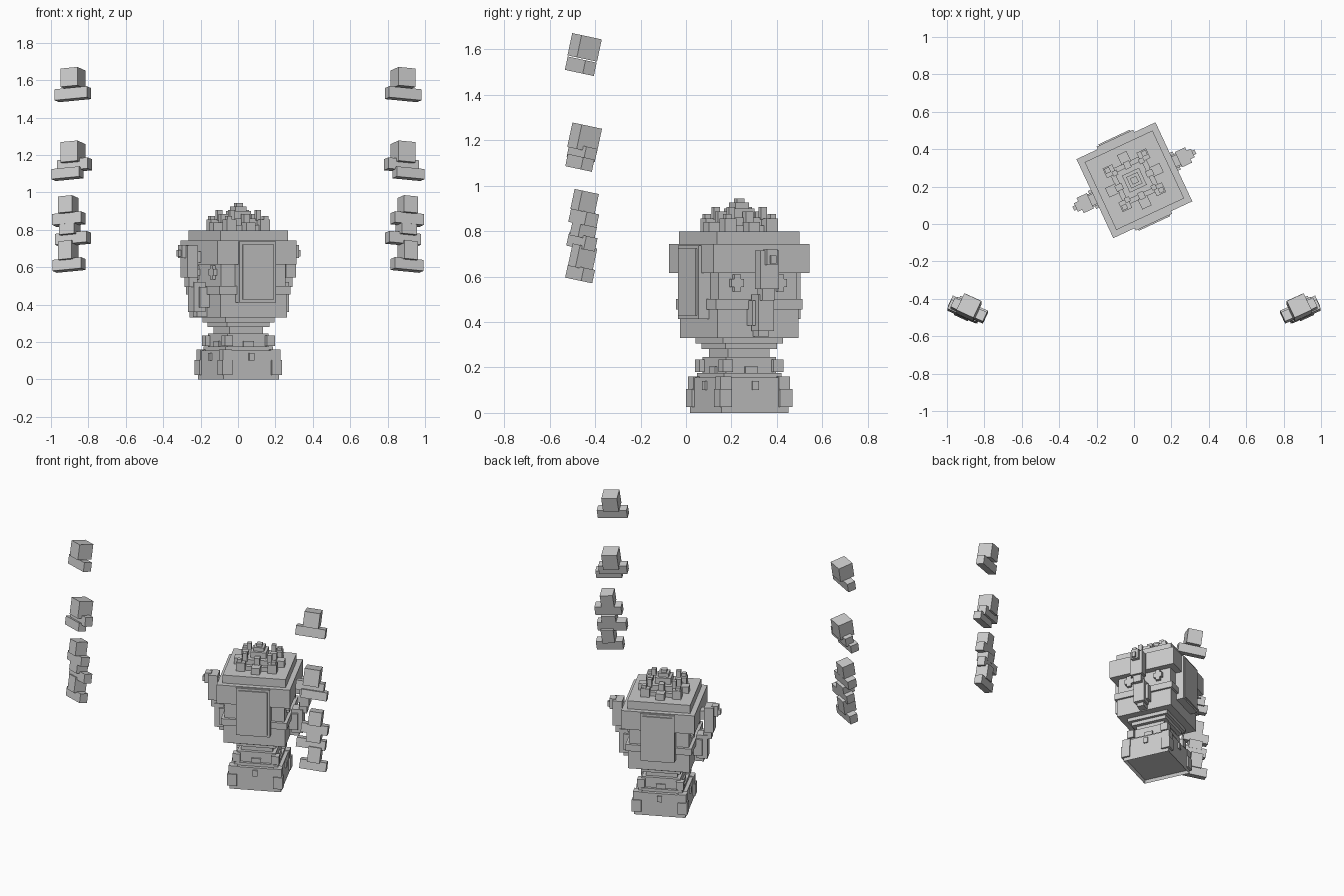
import bpy, bmesh, math
from mathutils import Matrix, Vector

if "Cube" in bpy.data.objects:
    bpy.data.objects.remove(bpy.data.objects["Cube"], do_unlink=True)

gray = bpy.data.materials.new("plain_gray")
gray.use_nodes = True
gray.diffuse_color = (0.6, 0.6, 0.6, 1)
gray.node_tree.nodes["Principled BSDF"].inputs["Base Color"].default_value = (0.6, 0.6, 0.6, 1)

TURN = math.radians(25)
CUP = Matrix.Translation((0.002, 0.234, 0)) @ Matrix.Rotation(TURN, 4, 'Z')


def make(name, boxes, frame=CUP, recess=False):
    """One object from boxes given as (centre, size)."""
    bm = bmesh.new()
    for c, s in boxes:
        m = Matrix.Translation(c) @ Matrix.Diagonal((*s, 1))
        bmesh.ops.create_cube(bm, size=1, matrix=m)
    if recess:
        bm.normal_update()
        low = [f for f in bm.faces if f.normal.z < -0.9]
        bmesh.ops.inset_region(bm, faces=low, thickness=0.014, depth=0)
        bmesh.ops.translate(bm, verts=list({v for f in low for v in f.verts}), vec=(0, 0, 0.02))
    bm.transform(frame)
    me = bpy.data.meshes.new(name)
    bm.to_mesh(me)
    bm.free()
    me.materials.append(gray)
    ob = bpy.data.objects.new(name, me)
    bpy.context.collection.objects.link(ob)
    return ob


def tier(half, z0, z1):
    return ((0, 0, (z0 + z1) / 2), (2 * half, 2 * half, z1 - z0))


def corners(r, half, z0, z1):
    return [((sx * r, sy * r, (z0 + z1) / 2), (2 * half, 2 * half, z1 - z0))
            for sx in (-1, 1) for sy in (-1, 1)]


def around(r, across, out, z0, z1):
    """The same box on all four sides at distance r."""
    z, h = (z0 + z1) / 2, z1 - z0
    return [b for s in (-1, 1) for b in (((s * r, 0, z), (out, across, h)),
                                         ((0, s * r, z), (across, out, h)))]


# Base with corner feet and small tabs
make("base_block", [tier(0.163, 0, 0.155)], recess=True)
make("base_feet", corners(0.146, 0.03, 0.025, 0.105) + corners(0.142, 0.027, 0.1, 0.16))
make("base_tabs", around(0.163, 0.03, 0.02, 0.1, 0.14))
make("base_step", [tier(0.14, 0.155, 0.175)])

# Collar and neck
make("collar", [tier(0.122, 0.175, 0.245)])
make("collar_corners", corners(0.123, 0.024, 0.18, 0.235))
make("collar_tabs", around(0.122, 0.06, 0.02, 0.175, 0.205))
make("neck", [tier(0.1, 0.245, 0.285)])
make("neck_flare", [tier(0.125, 0.28, 0.305), tier(0.145, 0.305, 0.33)])

# Cup body, stacked tiers
make("cup_body", [tier(0.196, 0.33, 0.455), tier(0.21, 0.455, 0.5),
                  tier(0.19, 0.5, 0.62), tier(0.215, 0.62, 0.665),
                  tier(0.233, 0.665, 0.742)])
make("cup_rim", [tier(0.233, 0.615, 0.742)])
make("lid", [tier(0.2, 0.742, 0.797)])

# Panels on the front and back
for name, s in (("front_panel", -1), ("back_panel", 1)):
    make(name, [((0, s * 0.215, 0.575), (0.215, 0.065, 0.325)),
                ((0, s * 0.22, 0.575), (0.185, 0.07, 0.295))])

# Plus emblems on the sides
emblems = []
for sx in (-1, 1):
    for y in (-0.105, 0.105):
        emblems += [((sx * 0.195, y, 0.572), (0.03, 0.06, 0.035)),
                    ((sx * 0.195, y, 0.572), (0.03, 0.03, 0.075))]
make("side_emblems", emblems)

# Stepped handles
for name, s in (("left_handle", 1), ("right_handle", -1)):
    make(name, [((s * 0.26, 0, 0.655), (0.1, 0.06, 0.06)),
                ((s * 0.29, 0, 0.63), (0.06, 0.09, 0.17)),
                ((s * 0.325, 0, 0.685), (0.04, 0.05, 0.07)),
                ((s * 0.345, 0, 0.675), (0.03, 0.025, 0.035)),
                ((s * 0.28, 0, 0.53), (0.05, 0.06, 0.07)),
                ((s * 0.245, 0, 0.44), (0.07, 0.075, 0.16)),
                ((s * 0.22, 0, 0.44), (0.06, 0.105, 0.11)),
                ((s * 0.225, 0, 0.36), (0.06, 0.05, 0.05))])

# Crown on the lid
make("crown_tiers", [tier(0.105, 0.797, 0.825), tier(0.08, 0.82, 0.86),
                     tier(0.05, 0.86, 0.9), tier(0.033, 0.9, 0.925),
                     tier(0.018, 0.92, 0.943)])
make("crown_arms", around(0.13, 0.055, 0.06, 0.797, 0.84)
     + around(0.09, 0.035, 0.04, 0.82, 0.885))
make("crown_prongs", corners(0.1, 0.028, 0.797, 0.855) + corners(0.108, 0.014, 0.85, 0.875)
     + corners(0.078, 0.014, 0.85, 0.905))

# Floating tilted blocks: x, y, z, width, depth, height
SETS = {
    "top_floater": [(0.883, -0.446, 1.608, 0.1, 0.1, 0.1),
                    (0.883, -0.463, 1.525, 0.19, 0.055, 0.06)],
    "upper_floater": [(0.883, -0.446, 1.21, 0.1, 0.1, 0.11),
                      (0.874, -0.457, 1.145, 0.18, 0.055, 0.06),
                      (0.912, -0.467, 1.1, 0.165, 0.055, 0.055)],
    "lower_floater": [(0.908, -0.446, 0.93, 0.082, 0.082, 0.09),
                      (0.904, -0.45, 0.857, 0.17, 0.06, 0.06),
                      (0.9, -0.452, 0.8, 0.09, 0.08, 0.06),
                      (0.882, -0.458, 0.752, 0.185, 0.055, 0.06)],
    "bottom_floater": [(0.908, -0.455, 0.685, 0.08, 0.085, 0.1),
                       (0.904, -0.466, 0.612, 0.17, 0.055, 0.06)],
}
for side, s in (("left", 1), ("right", -1)):
    tilt = Matrix.Rotation(math.radians(-12), 4, 'X') @ Matrix.Rotation(s * TURN, 4, 'Z')
    back = tilt.inverted()
    for name, blocks in SETS.items():
        make(side + "_" + name, [(back @ Vector((s * x, y, z)), (w, d, h))
                                 for x, y, z, w, d, h in blocks], tilt)
